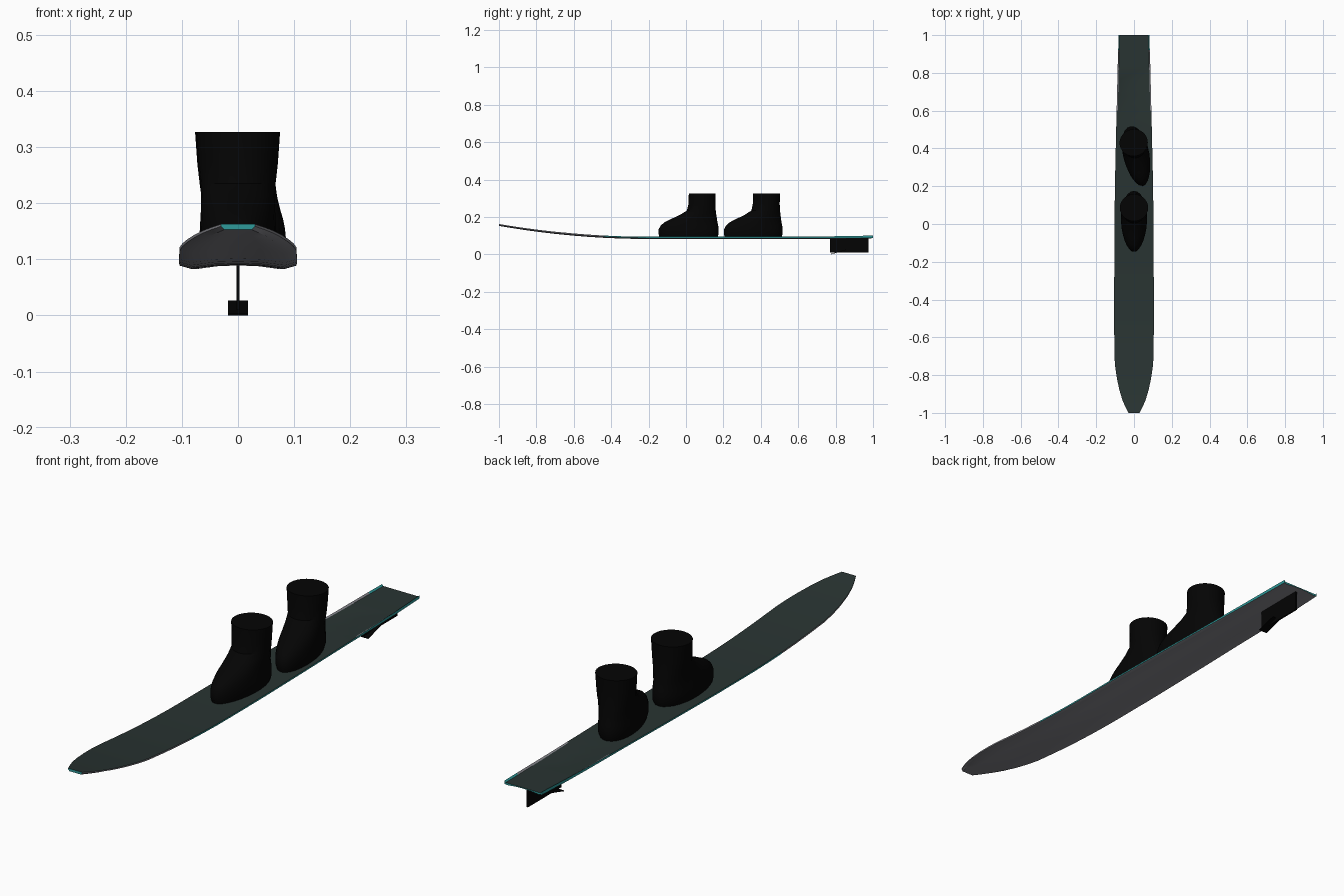
import bpy, bmesh, math
from mathutils import Matrix

if "Cube" in bpy.data.objects:
    bpy.data.objects.remove(bpy.data.objects["Cube"])


def material(name, rgb):
    m = bpy.data.materials.new(name)
    m.diffuse_color = (*rgb, 1)
    m.use_nodes = True
    m.node_tree.nodes["Principled BSDF"].inputs["Base Color"].default_value = m.diffuse_color
    return m


DECK = material("dark green grey", (0.022, 0.034, 0.032))
EDGE = material("teal", (0.028, 0.32, 0.32))
BASE = material("mid grey", (0.24, 0.24, 0.265))
BLACK = material("black rubber", (0.0012, 0.0012, 0.0012))


def finish(bm, name, mats, smooth=True):
    bmesh.ops.recalc_face_normals(bm, faces=bm.faces)
    me = bpy.data.meshes.new(name)
    bm.to_mesh(me)
    bm.free()
    ob = bpy.data.objects.new(name, me)
    bpy.context.collection.objects.link(ob)
    for m in mats:
        me.materials.append(m)
    if smooth:
        bpy.ops.object.select_all(action='DESELECT')
        ob.select_set(True)
        bpy.context.view_layer.objects.active = ob
        bpy.ops.object.shade_smooth_by_angle(angle=math.radians(30))
    return ob


def loft(bm, rings):
    """Skin a list of closed rings and cap both ends."""
    rows = [[bm.verts.new(p) for p in r] for r in rings]
    n = len(rows[0])
    for a, b in zip(rows, rows[1:]):
        for i in range(n):
            j = (i + 1) % n
            bm.faces.new((a[i], a[j], b[j], b[i]))
    bm.faces.new(rows[0])
    bm.faces.new(rows[-1])


def interp(table, v):
    for (a, p), (b, q) in zip(table, table[1:]):
        if v <= b:
            return p + (q - p) * (v - a) / (b - a)
    return table[-1][1]


# Ski: cross-section with tunnel underside lofted along the rocker curve
WIDTH = [(-1, .03), (-.97, .045), (-.93, .062), (-.88, .077), (-.82, .09),
         (-.76, .099), (-.7, .104), (-.5, .105), (0, .104), (.3, .099),
         (.6, .092), (.85, .086), (1, .081)]
ys = [-1, -.97, -.93, -.88, -.82, -.76, -.7] + [-.6 + .08 * i for i in range(21)]
rings = []
for y in ys:
    w = interp(WIDTH, y)
    z = .083 + .07 * max(0, (-.2 - y) / .8) ** 2 + .004 * max(0, (y - .7) / .3) ** 2
    t = interp([(-1, .010), (-.6, .012), (.5, .012), (1, .008)], y)
    k = min(1, (y + 1) / .3)              # tunnel fades in behind the tip
    d = .6 * t * k
    lip = .006 * min(1, max(0, (y - .5) / .4))   # raised rails near the tail
    half = [(.93 * w, t), (w, t + lip), (w, t - .004 - .002 * k), (.8 * w, 0),
            (.4 * w, .8 * d), (0, d)]
    section = half + [(-x, h) for x, h in half[-2::-1]]
    rings.append([(x, y, z + h) for x, h in section])
bm = bmesh.new()
loft(bm, rings)
bmesh.ops.recalc_face_normals(bm, faces=bm.faces)
bm.normal_update()
for f in bm.faces:
    n, c = f.normal, f.calc_center_median()
    inner_rail = n.z > .7 and n.x * c.x < 0 and abs(n.x) > .2
    underside = n.z < -.2 and abs(n.y) < .9
    front_wall = abs(n.y) < .9 and abs(n.z) < .7 and c.y < -.45
    if inner_rail or underside or front_wall:
        f.material_index = 2
    else:
        f.material_index = 0 if n.z > .7 else 1
finish(bm, "ski", [DECK, EDGE, BASE])

# Boots: rounded foot rings narrowing at the toe, rising into a round cuff
# rows: height, toe y, heel y, half width, toe narrowing
BOOT = [(.093, -.145, .165, .064, .22), (.11, -.15, .172, .069, .22),
        (.135, -.149, .172, .069, .22), (.155, -.138, .169, .068, .2),
        (.172, -.118, .165, .067, .18), (.19, -.082, .163, .066, .14),
        (.212, -.035, .159, .066, .08), (.235, .002, .156, .067, .02),
        (.27, .01, .154, .071, 0), (.327, .012, .155, .075, 0)]


def boot(name, x, y, turn):
    bm = bmesh.new()
    rings = []
    for z, toe, heel, w, narrow in BOOT:
        c, r = (toe + heel) / 2, (heel - toe) / 2
        ring = []
        for i in range(28):
            a = 2 * math.pi * i / 28
            s = math.sin(a)
            px = w * math.cos(a) * (1 + narrow * s * .5)
            ring.append((px, c + r * s, z))
        rings.append(ring)
    loft(bm, rings)
    # turn about the cuff centre, then place on the deck
    m = (Matrix.Translation((x, y, 0)) @ Matrix.Rotation(turn, 4, 'Z')
         @ Matrix.Translation((0, -.085, 0)))
    bmesh.ops.transform(bm, matrix=m, verts=bm.verts)
    finish(bm, name, [BLACK])


boot("front_boot", 0, .088, 0)
boot("rear_boot", -.002, .432, math.radians(12))


def box(name, size, loc, pitch=0):
    bm = bmesh.new()
    bmesh.ops.create_cube(bm, size=1)
    m = (Matrix.Translation(loc) @ Matrix.Rotation(pitch, 4, 'X')
         @ Matrix.Diagonal((*size, 1)))
    bmesh.ops.transform(bm, matrix=m, verts=bm.verts)
    finish(bm, name, [BLACK], False)


# Fin under the tail, with a small pitched wing
box("fin", (.006, .205, .08), (0, .872, .05))
box("fin_wing", (.036, .085, .003), (0, .815, .0135), math.radians(16))
